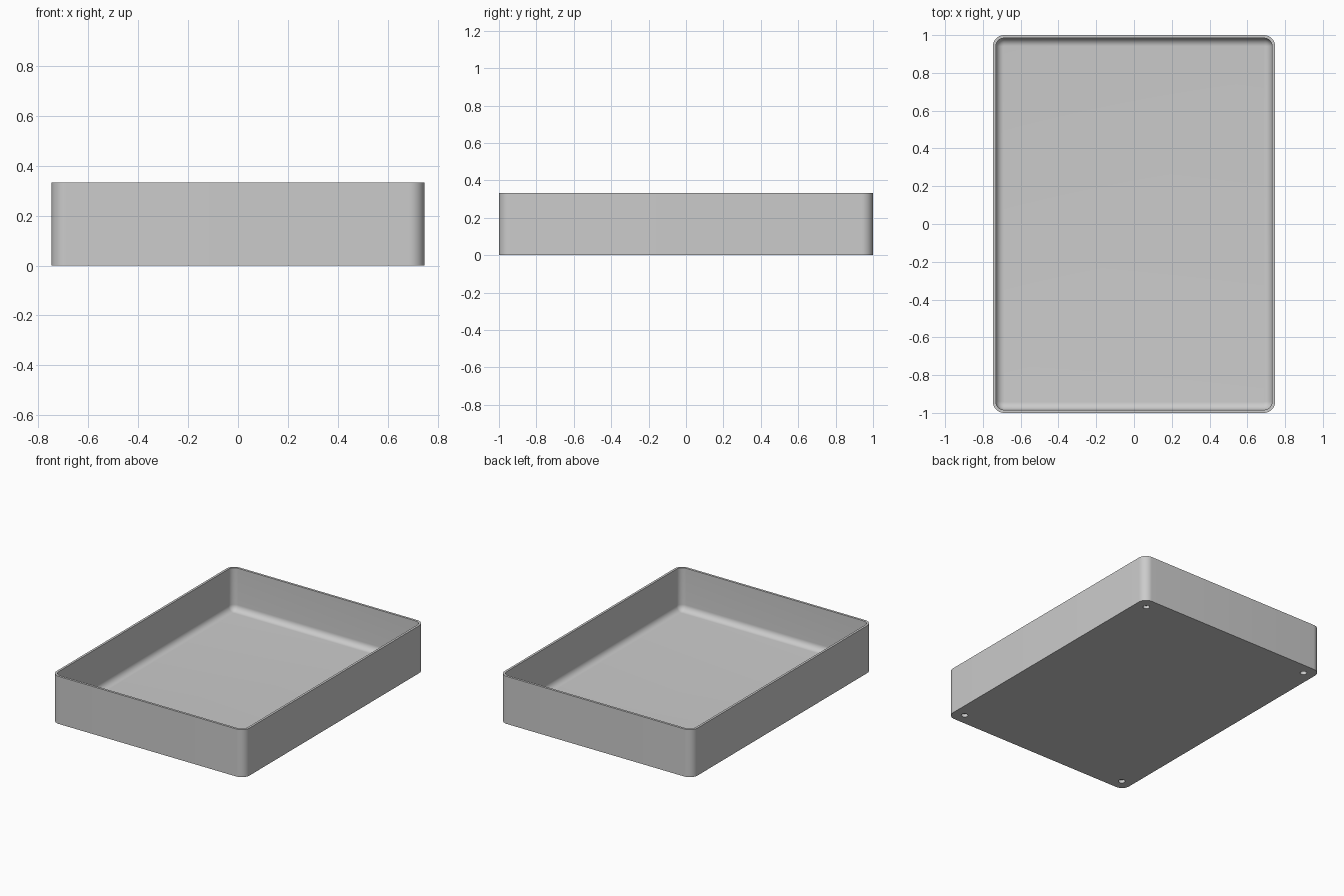
import bpy
import bmesh
from math import cos, sin, pi

WIDTH, DEPTH, HEIGHT = 1.495, 2.0, 0.333
WALL, FLOOR = 0.016, 0.035
CORNER, FILLET = 0.06, 0.042
CORNER_STEPS, FILLET_STEPS = 12, 10
HOLE_RADIUS, HOLE_DEPTH, HOLE_INSET = 0.022, 0.022, 0.08

if "Cube" in bpy.data.objects:
    bpy.data.objects.remove(bpy.data.objects["Cube"])

grey = bpy.data.materials.new("plain grey")
grey.use_nodes = True
colour = (0.6, 0.6, 0.6, 1)
grey.diffuse_color = colour
grey.node_tree.nodes["Principled BSDF"].inputs["Base Color"].default_value = colour


def rounded_loop(bm, inset, z):
    """Rounded rectangle of vertices, moved inwards from the outer wall."""
    radius = CORNER - inset
    cx, cy = WIDTH / 2 - CORNER, DEPTH / 2 - CORNER
    verts = []
    for quarter, (sx, sy) in enumerate([(1, 1), (-1, 1), (-1, -1), (1, -1)]):
        for i in range(CORNER_STEPS + 1):
            a = (quarter + i / CORNER_STEPS) * pi / 2
            verts.append(bm.verts.new((sx * cx + radius * cos(a),
                                       sy * cy + radius * sin(a), z)))
    return verts


# Tray shell: outer wall, rim, inner wall, then the fillet down to the floor
profile = [(0, 0), (0, HEIGHT), (WALL, HEIGHT)]
for i in range(FILLET_STEPS + 1):
    a = i / FILLET_STEPS * pi / 2
    profile.append((WALL + FILLET * (1 - cos(a)), FLOOR + FILLET * (1 - sin(a))))

bm = bmesh.new()
loops = [rounded_loop(bm, inset, z) for inset, z in profile]
for low, high in zip(loops, loops[1:]):
    n = len(low)
    for i in range(n):
        j = (i + 1) % n
        bm.faces.new((low[i], low[j], high[j], high[i]))
bm.faces.new(list(reversed(loops[0])))
bm.faces.new(loops[-1])
bmesh.ops.recalc_face_normals(bm, faces=bm.faces)
mesh = bpy.data.meshes.new("tray")
bm.to_mesh(mesh)
bm.free()
tray = bpy.data.objects.new("tray", mesh)
bpy.context.collection.objects.link(tray)
mesh.materials.append(grey)

# Blind round holes under the four corners
cutters = []
for sx in (-1, 1):
    for sy in (-1, 1):
        bpy.ops.mesh.primitive_cylinder_add(
            vertices=32, radius=HOLE_RADIUS, depth=2 * HOLE_DEPTH,
            location=(sx * (WIDTH / 2 - HOLE_INSET), sy * (DEPTH / 2 - HOLE_INSET), 0))
        cutter = bpy.context.object
        cutter.name = "hole_cutter"
        cutter.hide_render = True
        cutter.data.materials.append(grey)
        cut = tray.modifiers.new("corner hole", 'BOOLEAN')
        cut.operation = 'DIFFERENCE'
        cut.solver = 'EXACT'
        cut.object = cutter
        cutters.append(cutter)

bpy.ops.object.select_all(action='DESELECT')
tray.select_set(True)
bpy.context.view_layer.objects.active = tray
for name in [m.name for m in tray.modifiers]:
    bpy.ops.object.modifier_apply(modifier=name)
for cutter in cutters:
    bpy.data.objects.remove(cutter)

# Smooth corners and fillet, crisp rim and base
bpy.ops.object.shade_smooth_by_angle(angle=pi / 6)
